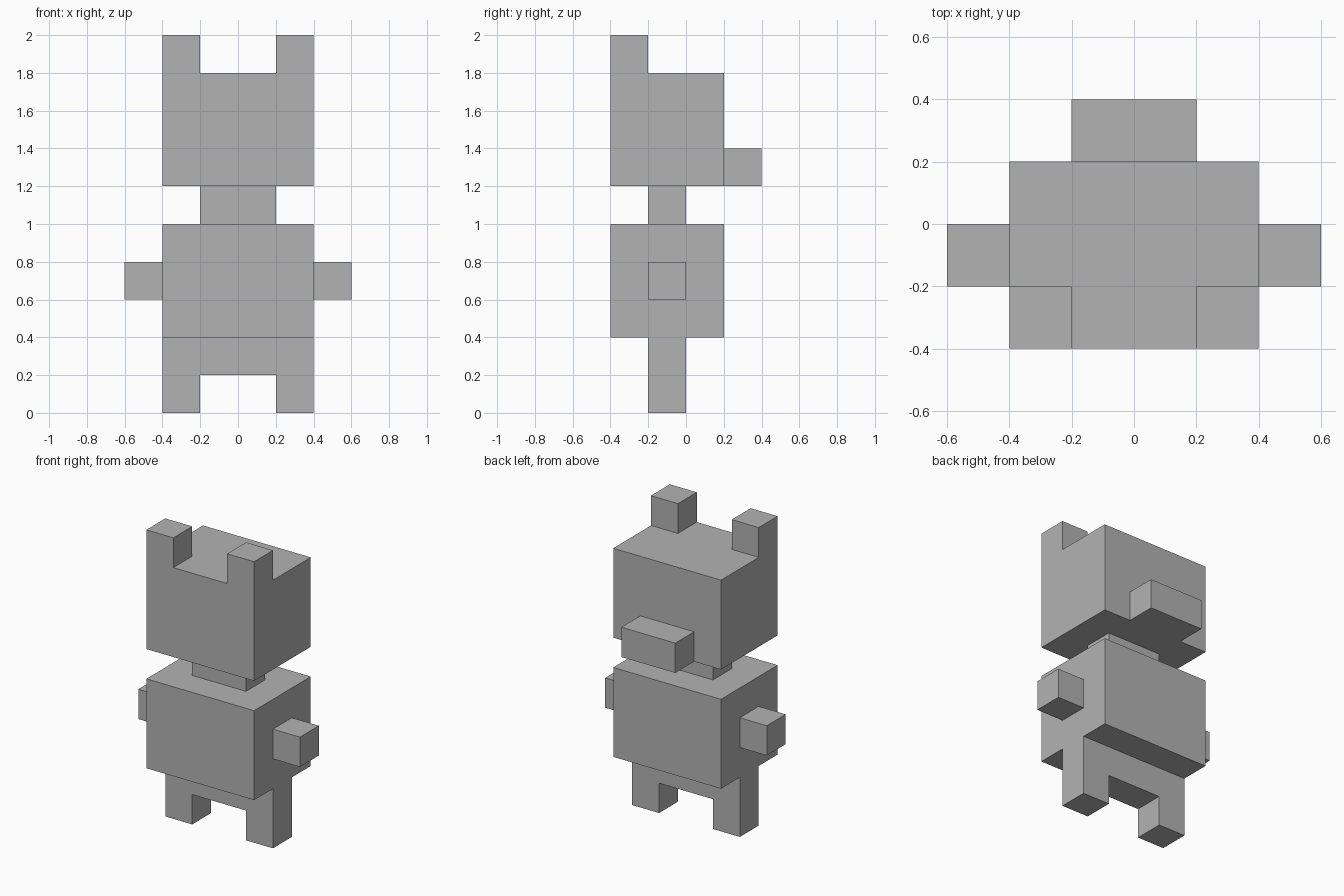
import bpy
import bmesh
from mathutils import Vector

if "Cube" in bpy.data.objects:
    bpy.data.objects.remove(bpy.data.objects["Cube"], do_unlink=True)

U = 0.2  # edge length of one block unit

grey = bpy.data.materials.new("plain_grey")
grey.use_nodes = True
grey.diffuse_color = (0.45, 0.45, 0.45, 1)
grey.node_tree.nodes["Principled BSDF"].inputs["Base Color"].default_value = (0.45, 0.45, 0.45, 1)


def block(name, low, high, cuts=(), grow=None, shift=None):
    """Box between two corners in block units; cut faces chosen by grow are extruded."""
    low, high = Vector(low) * U, Vector(high) * U
    bm = bmesh.new()
    bmesh.ops.create_cube(bm, size=1)
    for v in bm.verts:
        v.co = (low + high) / 2 + v.co * (high - low)
    for point, normal in cuts:
        bmesh.ops.bisect_plane(bm, geom=bm.verts[:] + bm.edges[:] + bm.faces[:],
                               plane_co=Vector(point) * U, plane_no=normal)
    if grow:
        bm.normal_update()
        chosen = [f for f in bm.faces if grow(f.calc_center_median() / U, f.normal)]
        new = bmesh.ops.extrude_discrete_faces(bm, faces=chosen)["faces"]
        bmesh.ops.translate(bm, vec=Vector(shift) * U,
                            verts=list({v for f in new for v in f.verts}))
        bmesh.ops.dissolve_limit(bm, angle_limit=0.01, verts=bm.verts[:], edges=bm.edges[:])
    bmesh.ops.recalc_face_normals(bm, faces=bm.faces[:])
    mesh = bpy.data.meshes.new(name)
    bm.to_mesh(mesh)
    bm.free()
    mesh.materials.append(grey)
    obj = bpy.data.objects.new(name, mesh)
    bpy.context.collection.objects.link(obj)
    return obj


side_cuts = [((s, 0, 0), (1, 0, 0)) for s in (-1, 1)]

# Hips with two legs pulled down from the outer ends
block("hips_and_legs", (-2, -1, 1), (2, 0, 2), side_cuts,
      lambda c, n: n.z < -0.5 and abs(c.x) > 1, (0, 0, -1))

# Torso, arms and neck
block("torso", (-2, -2, 2), (2, 1, 5))
block("left_arm", (2, -1, 3), (3, 0, 4))
block("right_arm", (-3, -1, 3), (-2, 0, 4))
block("neck", (-1, -1, 5), (1, 0, 6))

# Head with two ears pulled up from the front corners
block("head_and_ears", (-2, -2, 6), (2, 1, 9), side_cuts + [((0, -1, 0), (0, 1, 0))],
      lambda c, n: n.z > 0.5 and abs(c.x) > 1 and c.y < -1, (0, 0, 1))

# Low block on the back of the head
block("rear_head_block", (-1, 1, 6), (1, 2, 7))
